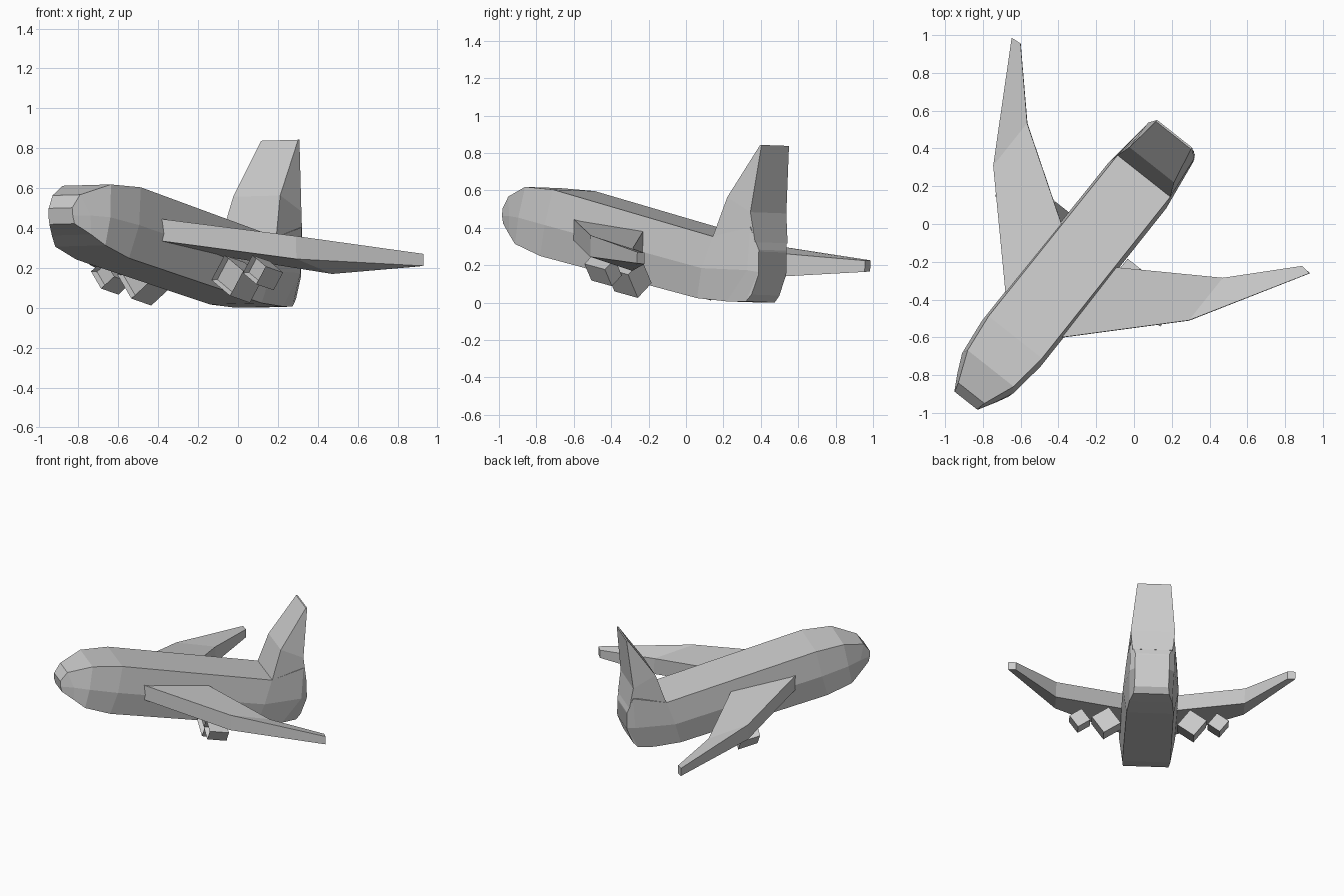
import bpy, bmesh
from math import sqrt

if "Cube" in bpy.data.objects:
    bpy.data.objects.remove(bpy.data.objects["Cube"])

# Aircraft frame: s = sideways, u = aft, z = up; turned diagonally with a slight bank
def place(s, u, z):
    S = -0.115 + s - 0.022 * (z - 0.3)
    return (0.785 * S + 0.62 * u, -0.62 * S + 0.785 * u, max(0, z + 0.022 * s))

def loft(name, rings, hollow=0):
    bm = bmesh.new()
    loops = [[bm.verts.new(place(*p)) for p in r] for r in rings]
    n = len(loops[0])
    for a, b in zip(loops, loops[1:]):
        for i in range(n):
            j = (i + 1) % n
            bm.faces.new((a[i], a[j], b[j], b[i]))
    front = bm.faces.new(loops[0])
    bm.faces.new(loops[-1][::-1])
    bmesh.ops.recalc_face_normals(bm, faces=bm.faces)
    if hollow:
        bmesh.ops.inset_individual(bm, faces=[front], thickness=hollow)
        bmesh.ops.translate(bm, verts=front.verts, vec=-front.normal * 0.03)
    me = bpy.data.meshes.new(name)
    bm.to_mesh(me)
    bm.free()
    ob = bpy.data.objects.new(name, me)
    bpy.context.collection.objects.link(ob)
    return ob

# Fuselage: top, middle and bottom edge (u, z, half width) per station
stations = [
    ((-1.285, .50, .075), (-1.285, .46, .078), (-1.275, .42, .08)),
    ((-1.236, .565, .088), (-1.20, .46, .125), (-1.20, .365, .125)),
    ((-1.07, .615, .155), (-1.10, .45, .172), (-1.13, .31, .16)),
    ((-.86, .60, .18), (-.90, .41, .197), (-.95, .245, .168)),
    ((.23, .35, .178), (.17, .18, .195), (.12, .02, .165)),
    ((.467, .40, .155), (.45, .17, .155), (.31, .003, .15)),
    ((.50, .28, .12), (.50, .16, .12), (.42, .003, .125)),
    ((.50, .27, .118), (.50, .15, .118), (.455, .04, .12)),
]
rings = []
for st in stations:
    right = [(w, u, z) for u, z, w in st]
    rings.append(right + [(-s, u, z) for s, u, z in reversed(right)])
loft("fuselage", rings)

# Wide wedge tail fin: front and rear edge (u, z, half width) per level
levels = [((.23, .345, .178), (.49, .32, .14)),
          ((.304, .56, .15), (.467, .48, .155)),
          ((.498, .84, .118), (.508, .84, .118))]
loft("tail_fin", [[(-a[2], a[0], a[1]), (a[2], a[0], a[1]),
                   (b[2], b[0], b[1]), (-b[2], b[0], b[1])] for a, b in levels])

# Wings and engines on both sides
wing = [  # leading edge (s, u, top, bottom), trailing edge
    ((.12, -.78, .455, .345), (.12, -.28, .39, .27)),
    ((.66, -.22, .345, .23), (.66, .068, .275, .155)),
    ((1.005, .372, .248, .188), (.95, .378, .245, .185)),
]
for side, label in ((1, "right"), (-1, "left")):
    loft("wing_" + label, [[(side * a[0], a[1], a[2]), (side * b[0], b[1], b[2]),
                            (side * b[0], b[1], b[3]), (side * a[0], a[1], a[3])]
                           for a, b in wing])
    for part, s, r, u0, z0, u1, z1 in (
            ("inner", .30, .102, -.325, .155, -.165, .12),
            ("outer", .485, .073, -.34, .18, -.20, .15)):
        diamond = [(-.15, 1), (1, .2), (.15, -1), (-1, -.2)]
        loft(f"{part}_engine_{label}",
             [[(side * (s + r * a), u, z + r * b) for a, b in diamond]
              for u, z in ((u0, z0), (u1, z1))], hollow=.015)
